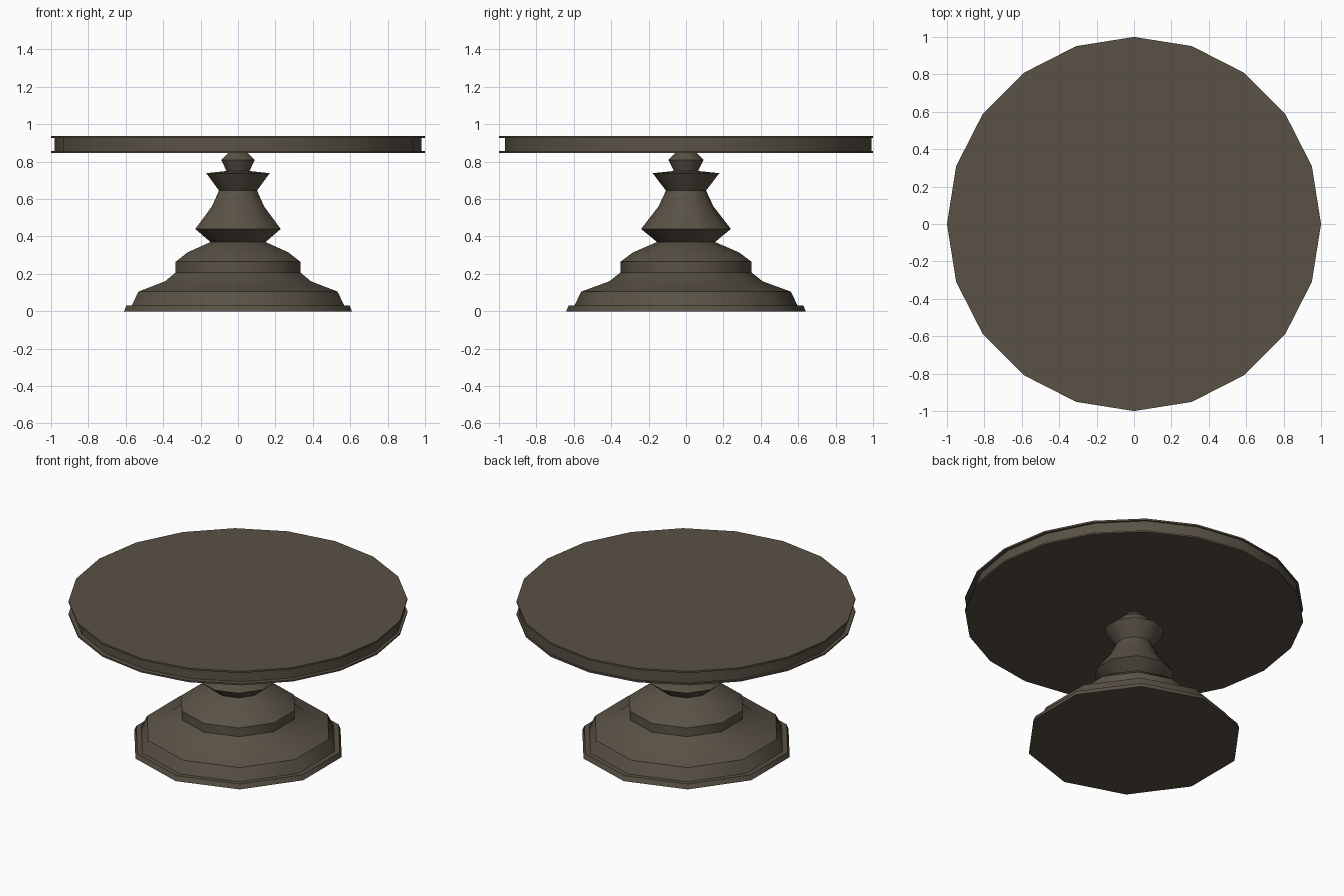
import bpy, math

if "Cube" in bpy.data.objects:
    bpy.data.objects.remove(bpy.data.objects["Cube"])

wood = bpy.data.materials.new("dark_wood")
wood.diffuse_color = (0.10, 0.083, 0.06, 1)
wood.use_nodes = True
wood.node_tree.nodes["Principled BSDF"].inputs["Base Color"].default_value = wood.diffuse_color


def lathe(name, profile, sides, start=0.0, y=0.0):
    """Turn a bottom-to-top (radius, z) profile into a capped solid."""
    verts, faces = [], []
    for r, z in profile:
        for i in range(sides):
            a = start + 2 * math.pi * i / sides
            verts.append((r * math.cos(a), y + r * math.sin(a), z))
    for k in range(len(profile) - 1):
        for i in range(sides):
            j = (i + 1) % sides
            faces.append((k * sides + i, k * sides + j,
                          (k + 1) * sides + j, (k + 1) * sides + i))
    faces.append(tuple(reversed(range(sides))))
    faces.append(tuple(range(len(verts) - sides, len(verts))))
    mesh = bpy.data.meshes.new(name)
    mesh.from_pydata(verts, [], faces)
    mesh.materials.append(wood)
    obj = bpy.data.objects.new(name, mesh)
    bpy.context.collection.objects.link(obj)
    bpy.ops.object.select_all(action='DESELECT')
    obj.select_set(True)
    bpy.context.view_layer.objects.active = obj
    bpy.ops.object.shade_smooth_by_angle(angle=math.radians(38))
    return obj


# Turned ten-sided pedestal, corners on the y axis
lathe("pedestal", [
    (0.64, 0.0), (0.628, 0.03), (0.597, 0.03), (0.56, 0.105),
    (0.41, 0.16), (0.35, 0.208), (0.35, 0.265), (0.283, 0.315),
    (0.155, 0.37), (0.24, 0.44), (0.147, 0.56), (0.107, 0.645),
    (0.178, 0.738), (0.065, 0.75), (0.094, 0.81), (0.05, 0.852),
], 10, math.pi / 2)

# Tabletop: two thin twenty-sided plates around a recessed band
lathe("tabletop_lower_plate", [(1.0, 0.846), (1.0, 0.856)], 20)
lathe("tabletop_band", [(0.98, 0.856), (0.98, 0.926)], 20, y=0.012)
lathe("tabletop_upper_plate", [(1.0, 0.926), (1.0, 0.937)], 20)
